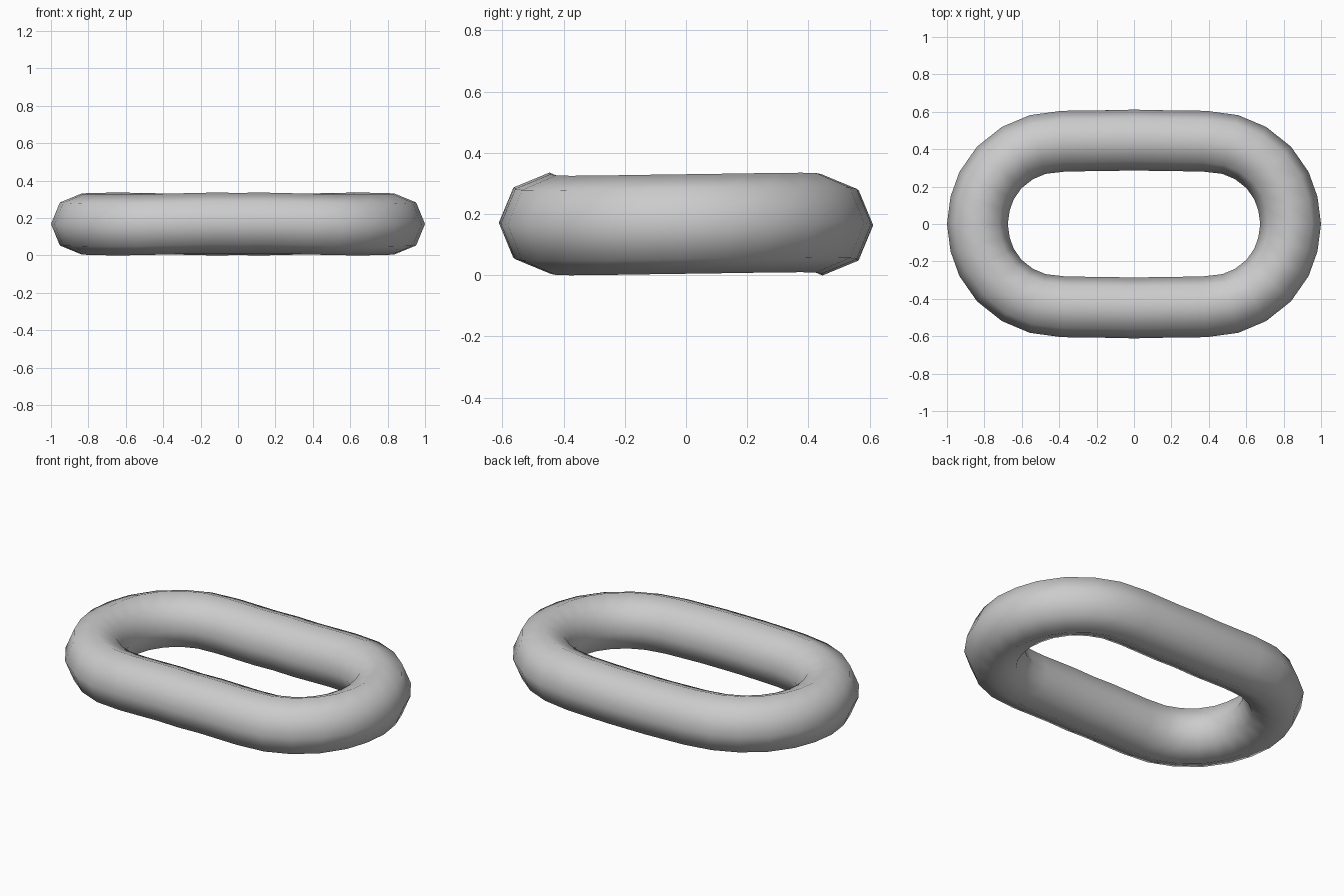
import bpy, bmesh
from math import cos, sin, pi
from mathutils import Vector

if "Cube" in bpy.data.objects:
    bpy.data.objects.remove(bpy.data.objects["Cube"])

R, SIDES = 0.1625, 8
# quarter of the link's centre line: x, y, slight warp in z
quarter = [(0.8375, 0, 0), (0.823, 0.108, 0.0015), (0.789, 0.204, 0.003),
           (0.721, 0.302, 0.0045), (0.624, 0.379, 0.005), (0.515, 0.425, 0.004),
           (0.375, 0.443, 0.0), (0.13, 0.446, -0.0055), (0, 0.449, -0.004)]

# mirror the quarter into a closed loop
half = quarter + [(-x, y, z) for x, y, z in reversed(quarter[:-1])]
loop = half + [(x, -y, -z) for x, y, z in reversed(half[1:-1])]
path = [Vector((x, y, z + 0.1675)) for x, y, z in loop]

# sweep an octagon round the loop
bm = bmesh.new()
rings = []
n = len(path)
up = Vector((0, 0, 1))
for i, p in enumerate(path):
    a = (p - path[i - 1]).normalized()
    b = (path[(i + 1) % n] - p).normalized()
    out = (a + b).cross(up).normalized()
    rings.append([bm.verts.new(p + R * (out * cos(2 * pi * k / SIDES) + up * sin(2 * pi * k / SIDES)))
                  for k in range(SIDES)])
for i in range(n):
    r, s = rings[i], rings[(i + 1) % n]
    for k in range(SIDES):
        m = (k + 1) % SIDES
        bm.faces.new((r[k], s[k], s[m], r[m])).smooth = True
bmesh.ops.recalc_face_normals(bm, faces=bm.faces[:])

mesh = bpy.data.meshes.new("chain_link")
bm.to_mesh(mesh)
bm.free()
link = bpy.data.objects.new("chain_link", mesh)
bpy.context.collection.objects.link(link)
